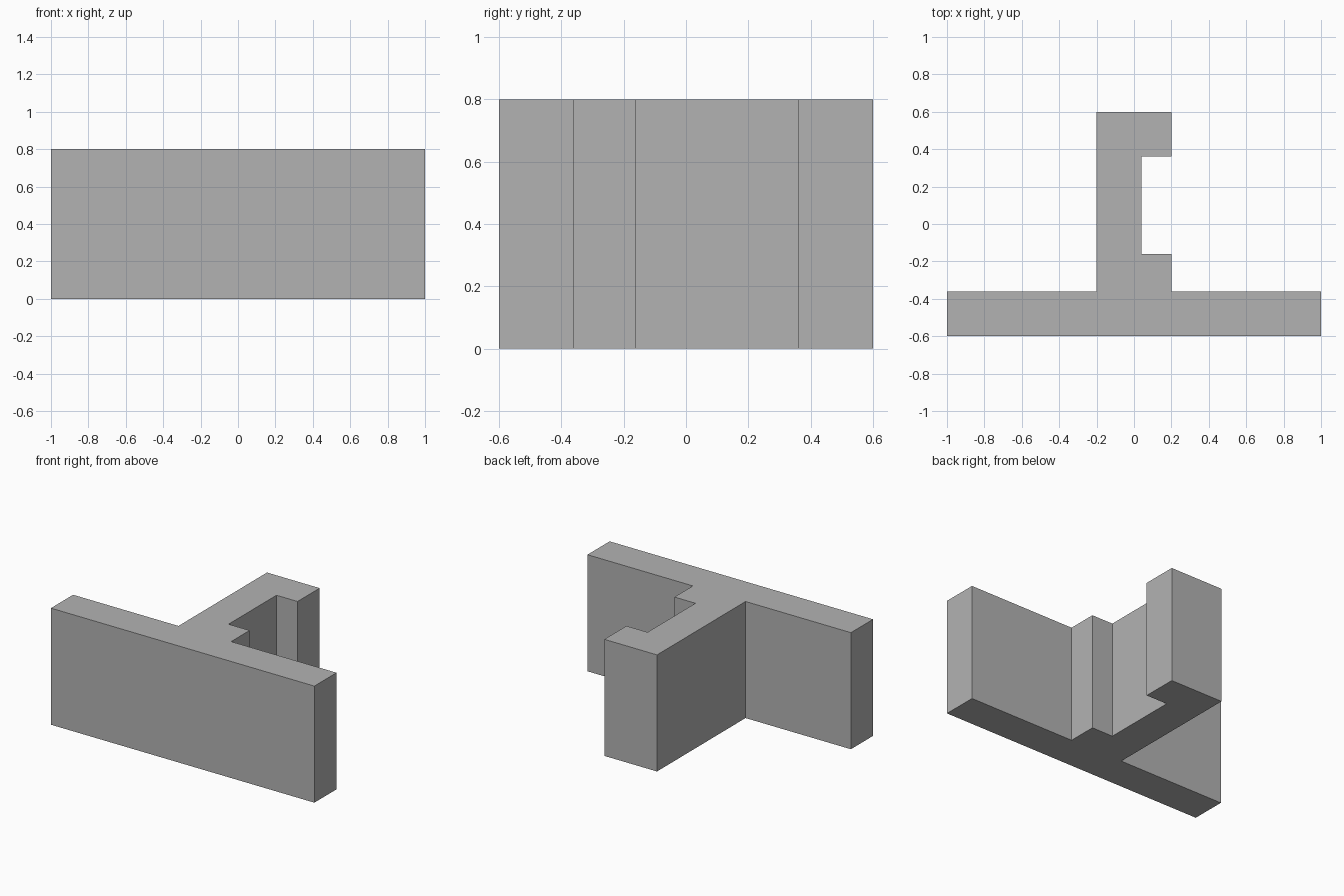
import bpy
import bmesh

cube = bpy.data.objects.get("Cube")
if cube:
    bpy.data.objects.remove(cube, do_unlink=True)

HEIGHT = 0.8

# Plain grey material
grey = bpy.data.materials.new("plain_grey")
grey.use_nodes = True
colour = (0.45, 0.45, 0.45, 1)
grey.diffuse_color = colour
grey.node_tree.nodes["Principled BSDF"].inputs["Base Color"].default_value = colour


def extrude_profile(name, outline, height, material):
    """Raise a counter-clockwise floor outline into a solid prism."""
    bm = bmesh.new()
    base = bm.faces.new([bm.verts.new((x, y, 0)) for x, y in outline])
    top = bmesh.ops.extrude_face_region(bm, geom=[base], use_keep_orig=True)["geom"]
    raised = [g for g in top if isinstance(g, bmesh.types.BMVert)]
    bmesh.ops.translate(bm, verts=raised, vec=(0, 0, height))
    bmesh.ops.recalc_face_normals(bm, faces=bm.faces)
    mesh = bpy.data.meshes.new(name)
    bm.to_mesh(mesh)
    bm.free()
    mesh.materials.append(material)
    obj = bpy.data.objects.new(name, mesh)
    bpy.context.collection.objects.link(obj)
    return obj


# T-shaped wall: long front panel, rear stem with a notch in its left side
wall_outline = [
    (-1, -0.6), (1, -0.6), (1, -0.36), (0.2, -0.36),
    (0.2, -0.16), (0.04, -0.16), (0.04, 0.36), (0.2, 0.36),
    (0.2, 0.6), (-0.2, 0.6), (-0.2, -0.36), (-1, -0.36),
]
extrude_profile("notched_t_wall", wall_outline, HEIGHT, grey)
